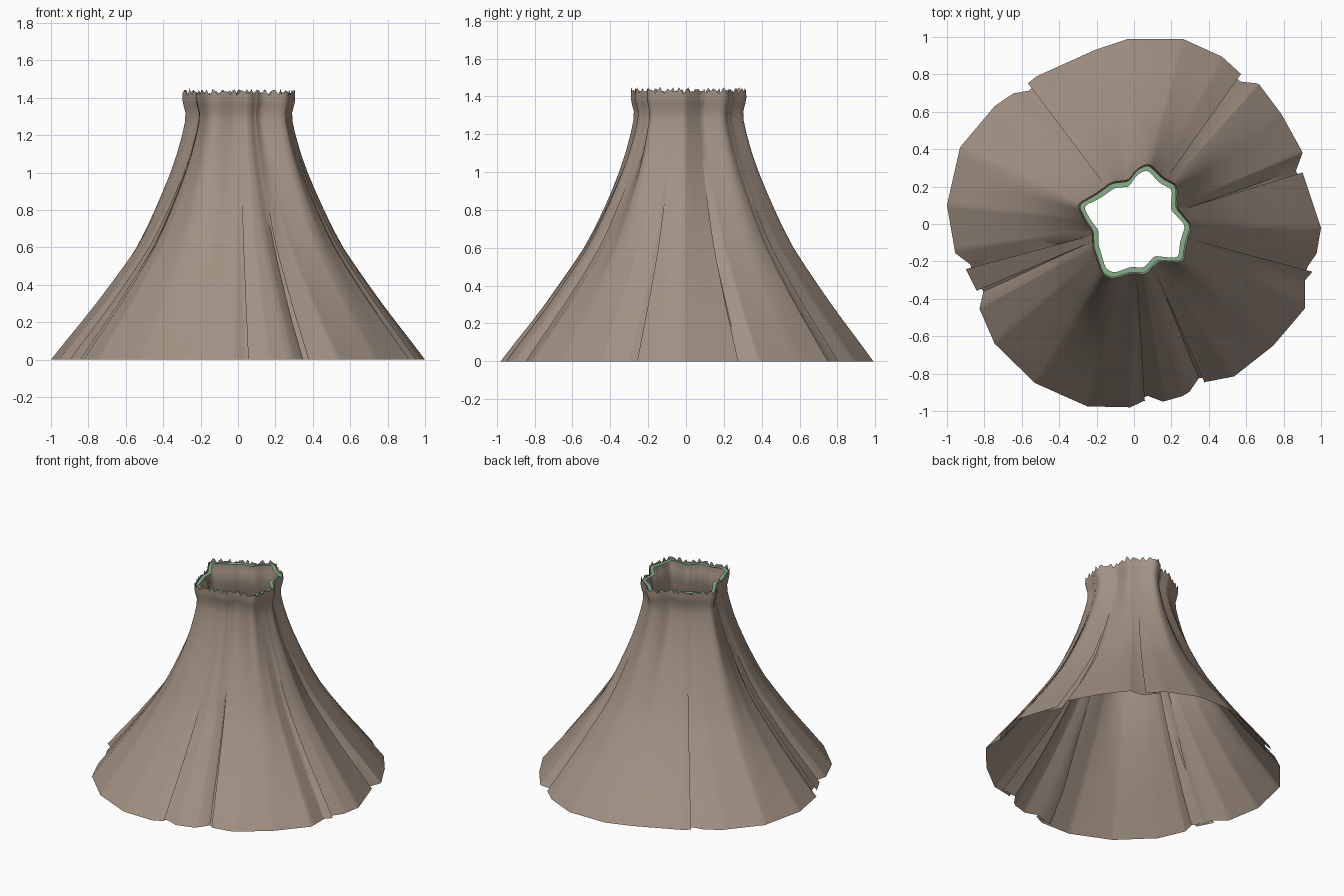
import bpy, bmesh, math

if "Cube" in bpy.data.objects:
    bpy.data.objects.remove(bpy.data.objects["Cube"])

TAU = 2 * math.pi
# Outlines seen from above: waist (seven soft lobes) and hem (polygon)
WAIST = [(.31, -.01), (.23, .09), (.23, .21), (.155, .25), (.08, .325), (.02, .3), (-.03, .235),
         (-.12, .225), (-.21, .16), (-.305, .105), (-.27, .03), (-.225, -.04), (-.22, -.13),
         (-.17, -.27), (-.12, -.295), (-.02, -.265), (.06, -.27), (.13, -.2), (.265, -.205), (.28, -.11)]
HEM = [(1, -.02), (.9, .28), (.9, .385), (.79, .585), (.67, .745), (.58, .795), (.47, .895),
       (.26, .99), (-.03, .99), (-.21, .93), (-.52, .79), (-.57, .75), (-.745, .63), (-.93, .41),
       (-1, .1), (-.955, -.16), (-.9, -.24), (-.84, -.36), (-.83, -.445), (-.745, -.64),
       (-.53, -.85), (-.25, -.975), (-.02, -.98), (.055, -.945), (.1, -.965), (.26, -.92),
       (.38, -.845), (.535, -.815), (.745, -.65), (.915, -.45), (.915, -.29), (.96, -.25)]
# Side profile: height, mean radius
PROFILE = [(0, 1), (.1, .925), (.2, .848), (.3, .773), (.4, .702), (.5, .633), (.6, .567), (.7, .513),
           (.8, .465), (.9, .42), (1, .378), (1.1, .342), (1.2, .313), (1.27, .297), (1.32, .294),
           (1.36, .305), (1.39, .311), (1.43, .31)]
# Folds: angle in degrees, direction, tuck depth in radians
FOLDS = [(17, 1, .1), (54.5, -1, .1), (127, 1, .1), (195, -1, .08), (203, 1, .08),
         (273.5, 1, .14), (294, -1, .1), (345, 1, .08)]


def ray(points, a):
    """Distance from the axis to the outline at angle a."""
    dx, dy = math.cos(a), math.sin(a)
    for i, (x1, y1) in enumerate(points):
        x2, y2 = points[(i + 1) % len(points)]
        c1, c2 = dx * y1 - dy * x1, dx * y2 - dy * x2
        if c1 <= 1e-9 and c2 > 1e-9 and dx * (x1 + x2) + dy * (y1 + y2) > 0:
            t = -c1 / (c2 - c1)
            return dx * (x1 + t * (x2 - x1)) + dy * (y1 + t * (y2 - y1))
    return math.hypot(*points[0])


def waist_radius(a):
    return sum(ray(WAIST, a + k * .03) for k in (-2, -1, 0, 1, 2)) / 5


def material(name, color):
    m = bpy.data.materials.new(name)
    m.diffuse_color = (*color, 1)
    m.use_nodes = True
    m.node_tree.nodes["Principled BSDF"].inputs["Base Color"].default_value = m.diffuse_color
    return m


def make_object(name, rows, mat):
    """Skin a stack of closed rings."""
    bm = bmesh.new()
    rings = [[bm.verts.new(p) for p in row] for row in rows]
    n = len(rings[0])
    for lo, hi in zip(rings, rings[1:]):
        for j in range(n):
            k = (j + 1) % n
            bm.faces.new((lo[j], lo[k], hi[k], hi[j]))
    me = bpy.data.meshes.new(name)
    bm.to_mesh(me)
    bm.free()
    me.materials.append(mat)
    ob = bpy.data.objects.new(name, me)
    bpy.context.collection.objects.link(ob)
    bpy.ops.object.select_all(action='DESELECT')
    ob.select_set(True)
    bpy.context.view_layer.objects.active = ob
    bpy.ops.object.shade_smooth_by_angle(angle=math.radians(40))
    return ob


# Columns: (sort angle, order, angle shift, radius shift)
angles = [TAU * i / 150 for i in range(150)] + [math.atan2(y, x) % TAU for x, y in HEM]
columns = []
for a in angles:
    if not any(0 <= s * (a - math.radians(d)) < .1 for d, s, w in FOLDS):
        columns.append((a, 0, 0, 0))
for d, s, w in FOLDS:
    a = math.radians(d)
    steps = [(0, 0), (-w, -.018), (.02, -.036)]
    if s < 0:
        steps.reverse()
    for i, (da, dr) in enumerate(steps):
        columns.append((a, i, s * da, dr))
    columns.append((a + s * .1, 0, 0, 0))
columns.sort()

# Pleated skirt: hem outline blended into waist outline, with tucked folds
rows = []
for z, mean in PROFILE:
    blend = (mean - .31) / .69
    tuck = max(.06, min(1, blend * 1.3))
    row = []
    for a, order, da, dr in columns:
        b = a + da * tuck
        w = waist_radius(b)
        r = w + blend * (ray(HEM, b) - w) + dr * tuck
        top = z
        if z == PROFILE[-1][0]:  # ragged upper edge
            top += .011 * math.sin(37 * a) + .009 * math.sin(53 * a + 1)
        row.append((r * math.cos(b), r * math.sin(b), top))
    rows.append(row)
make_object("skirt", rows, material("taupe cloth", (.36, .285, .23)))

# Green waist lining: flat ledge just inside the upper edge
lining = []
for inset in (.008, .036):
    ring = []
    for i in range(180):
        a = TAU * i / 180
        r = waist_radius(a) - inset
        ring.append((r * math.cos(a), r * math.sin(a), 1.42))
    lining.append(ring)
make_object("waist_lining", lining, material("soft green", (.24, .43, .25)))
